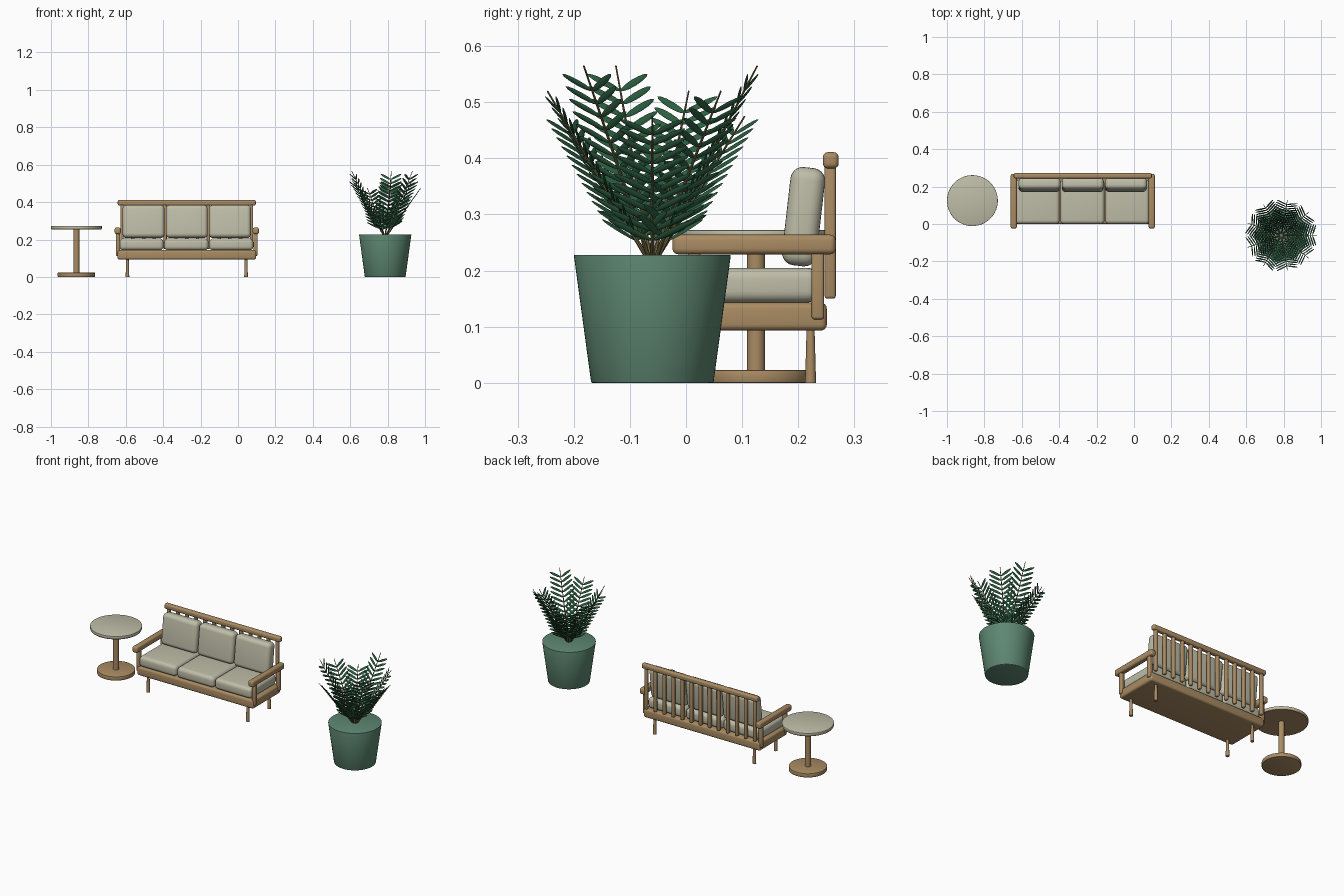
import bpy, bmesh, math
from mathutils import Vector, Matrix

if "Cube" in bpy.data.objects:
    bpy.data.objects.remove(bpy.data.objects["Cube"])


def material(name, rgb):
    m = bpy.data.materials.new(name)
    m.diffuse_color = (*rgb, 1)
    m.use_nodes = True
    m.node_tree.nodes["Principled BSDF"].inputs["Base Color"].default_value = m.diffuse_color
    return m


WOOD = material("wood", (0.40, 0.26, 0.125))
FABRIC = material("fabric", (0.52, 0.51, 0.39))
POT = material("pot_green", (0.11, 0.24, 0.165))
LEAF = material("leaf_green", (0.025, 0.11, 0.05))
STEM = material("stem_brown", (0.16, 0.13, 0.05))


def finish(name, bm, mat, loc=(0, 0, 0), rot=(0, 0, 0), angle=40):
    me = bpy.data.meshes.new(name)
    bm.to_mesh(me)
    bm.free()
    ob = bpy.data.objects.new(name, me)
    bpy.context.collection.objects.link(ob)
    ob.location, ob.rotation_euler = loc, rot
    me.materials.append(mat)
    bpy.ops.object.select_all(action='DESELECT')
    ob.select_set(True)
    bpy.context.view_layer.objects.active = ob
    bpy.ops.object.shade_smooth_by_angle(angle=math.radians(angle))
    return ob


def box(name, loc, size, mat, bevel, rot=(0, 0, 0), segments=4):
    bm = bmesh.new()
    bmesh.ops.create_cube(bm, size=1)
    bmesh.ops.scale(bm, vec=size, verts=bm.verts)
    bmesh.ops.bevel(bm, geom=bm.edges[:], offset=bevel, segments=segments,
                    profile=0.5, affect='EDGES')
    return finish(name, bm, mat, loc, rot)


def cone(name, x, y, z0, z1, r0, r1, mat, sides=48, bevel=0):
    bm = bmesh.new()
    bmesh.ops.create_cone(bm, cap_ends=True, segments=sides, radius1=r0,
                          radius2=r1, depth=z1 - z0)
    if bevel:
        rims = [e for e in bm.edges if abs(e.verts[0].co.z - e.verts[1].co.z) < 1e-6]
        bmesh.ops.bevel(bm, geom=rims, offset=bevel, segments=2,
                        profile=0.5, affect='EDGES')
    return finish(name, bm, mat, (x, y, (z0 + z1) / 2))


# Side table
TX, TY = -0.864, 0.125
cone("table_base", TX, TY, 0, 0.023, 0.1, 0.1, WOOD, bevel=0.003)
cone("table_column", TX, TY, 0.02, 0.257, 0.016, 0.016, WOOD, 32)
cone("table_underside", TX, TY, 0.254, 0.259, 0.134, 0.136, WOOD, 64)
cone("table_top", TX, TY, 0.258, 0.272, 0.136, 0.136, FABRIC, 64, 0.002)

# Sofa frame
SX, SY = -0.274, 0.125
box("seat_frame", (SX, SY, 0.118), (0.742, 0.252, 0.05), WOOD, 0.011)
box("back_top_rail", (SX, 0.258, 0.3965), (0.738, 0.028, 0.029), WOOD, 0.009)
for i in range(13):
    box("back_slat", (SX - 0.346 + i * 0.692 / 12, 0.257, 0.27),
        (0.018, 0.02, 0.24), WOOD, 0.005, segments=3)
for s in (-1, 1):
    box("armrest", (SX + s * 0.369, 0.1215, 0.2465), (0.033, 0.291, 0.035), WOOD, 0.01)
    for d in (-1, 1):
        box("arm_post", (SX + s * 0.368, SY + d * 0.11, 0.175),
            (0.022, 0.022, 0.124), WOOD, 0.005, segments=3)
        cone("sofa_leg", SX + s * 0.317, SY + d * 0.097, 0, 0.1, 0.0098, 0.007, WOOD, 24)

# Sofa cushions
for i in (-1, 0, 1):
    box("seat_cushion", (SX - 0.002 + i * 0.24, 0.118, 0.174), (0.236, 0.236, 0.062),
        FABRIC, 0.02, segments=5)
    box("back_cushion", (SX + i * 0.231, 0.2095, 0.296), (0.224, 0.062, 0.176),
        FABRIC, 0.022, (math.radians(-6.5), 0, 0), 5)

# Planter
PX, PY = 0.787, -0.06
cone("planter", PX, PY, 0, 0.228, 0.109, 0.14, POT, 64, 0.002)

# Palm fronds: nine straight stems at three heights, each with paired leaflets
PAIRS = 12
stems, leaves = bmesh.new(), bmesh.new()
for i in range(9):
    a = math.radians(40 * i)
    out = Vector((math.cos(a), math.sin(a), 0))
    side = Vector((-math.sin(a), math.cos(a), 0))
    start = out * 0.008 + Vector((0, 0, 0.22))
    tip = out * 0.19 + Vector((0, 0, 0.475 + 0.045 * (i % 3)))
    axis = tip - start
    fwd = axis.normalized()
    turn = fwd.to_track_quat('Z', 'Y').to_matrix().to_4x4()
    bmesh.ops.create_cone(stems, cap_ends=True, segments=8, radius1=0.004,
                          radius2=0.0015, depth=axis.length,
                          matrix=Matrix.Translation((start + tip) / 2) @ turn)
    for k in range(PAIRS):
        t = k / (PAIRS - 1)
        root = start + axis * (0.13 + 0.74 * t)
        length = 0.092 - 0.026 * t
        for s in (-1, 1):
            d = (side * s * 0.86 + fwd * 0.51).normalized()
            n = side.cross(fwd).normalized()
            w = n.cross(d)
            frame = Matrix((d, w, n)).transposed().to_4x4()
            bmesh.ops.create_uvsphere(
                leaves, u_segments=8, v_segments=6, radius=1,
                matrix=Matrix.Translation(root + d * length / 2) @ frame
                @ Matrix.Diagonal((length / 2, 0.0065, 0.0015, 1))
                @ Matrix.Rotation(math.pi / 2, 4, 'Y'))
finish("frond_stems", stems, STEM, (PX, PY, 0))
finish("frond_leaflets", leaves, LEAF, (PX, PY, 0), angle=60)
